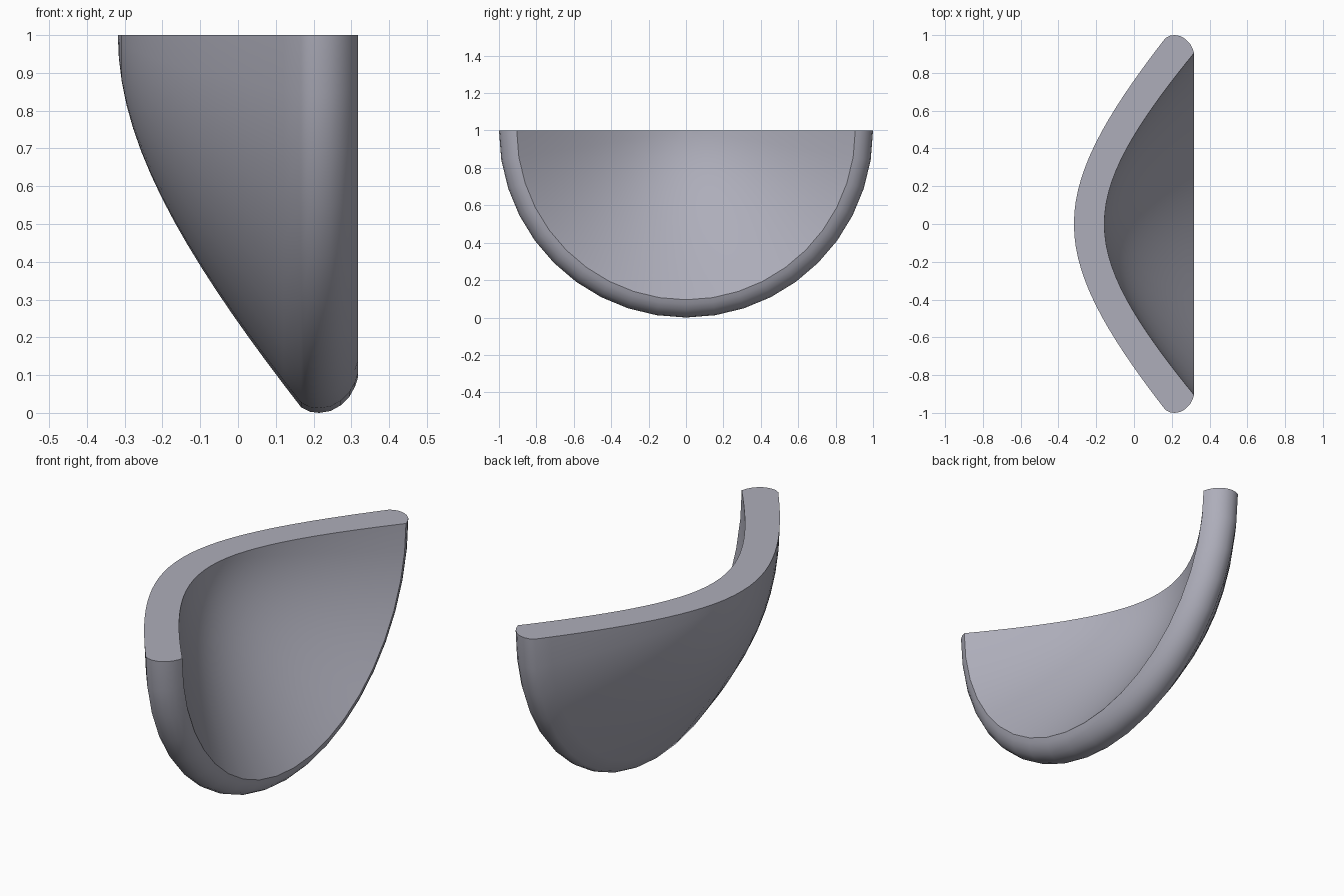
import bpy, bmesh, math

default = bpy.data.objects.get("Cube")
if default:
    bpy.data.objects.remove(default, do_unlink=True)

STEPS = 20  # segments round the half turn


def make_material(name, colour):
    mat = bpy.data.materials.new(name)
    mat.use_nodes = True
    mat.diffuse_color = colour
    mat.node_tree.nodes["Principled BSDF"].inputs["Base Color"].default_value = colour
    return mat


def hyperbola(x0, r_end, x_end, b, count):
    """Bowl profile points (x, radius) from the axis out to the rim."""
    k = (x_end - x0) / (math.hypot(b, r_end) - b)
    radii = [r_end * i / count for i in range(count + 1)]
    return [(x0 + k * (math.hypot(b, r) - b), r) for r in radii]


# Closed profile: outer wall, rounded rim, inner wall
outer = hyperbola(-0.318, 0.985, 0.167, 0.7, 16)
rim = [(0.19, 0.997), (0.215, 1.0), (0.245, 0.995), (0.272, 0.98),
       (0.295, 0.957), (0.31, 0.93)]
inner = hyperbola(-0.157, 0.905, 0.318, 0.6, 16)
profile = outer + rim + inner[::-1]

# Half turn of the profile about the horizontal axis at the top
bm = bmesh.new()
verts = [bm.verts.new((x, r, 1.0)) for x, r in profile]
edges = [bm.edges.new(pair) for pair in zip(verts, verts[1:])]
bmesh.ops.spin(bm, geom=verts + edges, cent=(0, 0, 1), axis=(1, 0, 0),
               angle=-math.pi, steps=STEPS, use_duplicate=False)
bmesh.ops.remove_doubles(bm, verts=bm.verts[:], dist=0.0005)

# Flat cut face on top
boundary = [e for e in bm.edges if e.is_boundary]
bmesh.ops.edgeloop_fill(bm, edges=boundary)
bmesh.ops.recalc_face_normals(bm, faces=bm.faces[:])

mesh = bpy.data.meshes.new("half_bowl")
bm.to_mesh(mesh)
bm.free()
mesh.materials.append(make_material("pale grey", (0.42, 0.42, 0.49, 1.0)))

bowl = bpy.data.objects.new("half_bowl", mesh)
bpy.context.collection.objects.link(bowl)
bpy.ops.object.select_all(action="DESELECT")
bowl.select_set(True)
bpy.context.view_layer.objects.active = bowl
bpy.ops.object.shade_smooth_by_angle(angle=math.radians(38))
